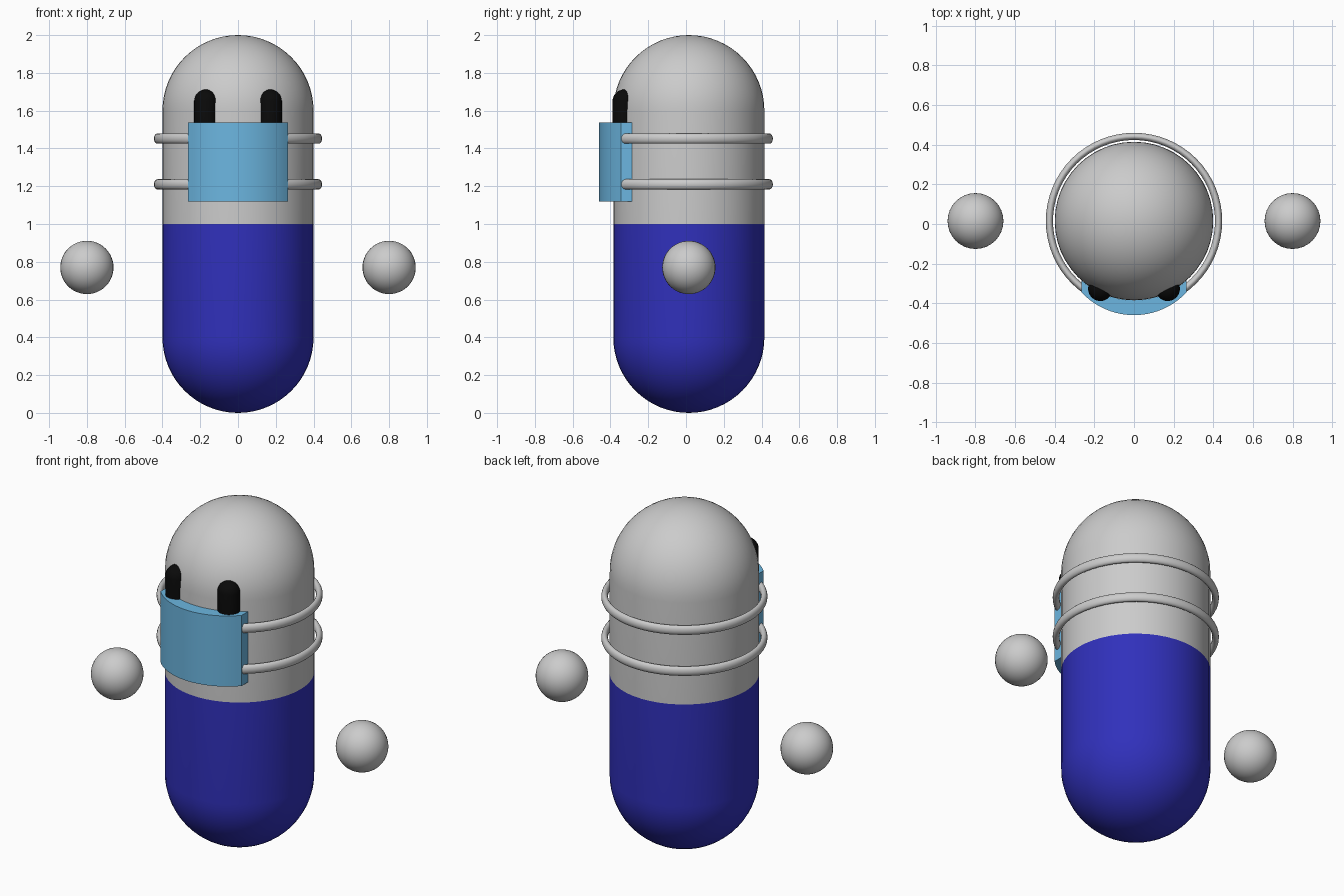
import bpy, bmesh
from math import sin, cos, pi, asin

if "Cube" in bpy.data.objects:
    bpy.data.objects.remove(bpy.data.objects["Cube"])

CY = 0.015   # body axis offset in y


def material(name, rgb):
    m = bpy.data.materials.new(name)
    m.diffuse_color = (*rgb, 1)
    m.use_nodes = True
    m.node_tree.nodes["Principled BSDF"].inputs["Base Color"].default_value = m.diffuse_color
    return m


def finish(name, bm, mat=None, angle=40):
    bmesh.ops.remove_doubles(bm, verts=bm.verts, dist=1e-5)
    bmesh.ops.recalc_face_normals(bm, faces=bm.faces)
    me = bpy.data.meshes.new(name)
    bm.to_mesh(me)
    bm.free()
    ob = bpy.data.objects.new(name, me)
    bpy.context.collection.objects.link(ob)
    if mat:
        me.materials.append(mat)
    bpy.ops.object.select_all(action='DESELECT')
    ob.select_set(True)
    bpy.context.view_layer.objects.active = ob
    bpy.ops.object.shade_smooth_by_angle(angle=angle * pi / 180)
    return ob


def lathe(name, profile, loc, mat=None, steps=48):
    """Spin an (r, z) profile around a vertical axis at loc."""
    bm = bmesh.new()
    vs = [bm.verts.new((r, 0, z)) for r, z in profile]
    es = [bm.edges.new(p) for p in zip(vs, vs[1:])]
    bmesh.ops.spin(bm, geom=vs + es, cent=(0, 0, 0), axis=(0, 0, 1),
                   angle=2 * pi, steps=steps)
    bmesh.ops.translate(bm, verts=bm.verts, vec=loc)
    return finish(name, bm, mat)


def arc(r, zc, a0, a1, n=16):
    """Profile points on a circle; angles in quarter turns from the horizontal."""
    return [(r * cos((a0 + (a1 - a0) * i / n) * pi / 2),
             zc + r * sin((a0 + (a1 - a0) * i / n) * pi / 2)) for i in range(n + 1)]


blue = material("blue", (0.03, 0.03, 0.5))
black = material("black", (0.003, 0.003, 0.003))
mask_blue = material("mask_blue", (0.15, 0.47, 0.75))

# capsule body: blue lower half, grey upper half
lathe("lower_body", arc(0.4, 0.4, -1, 0) + [(0.4, 1.0)], (0, CY, 0), blue)
lathe("upper_body", [(0.4, 1.0)] + arc(0.4, 1.6, 0, 1), (0, CY, 0))

# floating hands and capsule eyes
for side, s in (("left", -1), ("right", 1)):
    lathe(side + "_hand", arc(0.141, 0, -1, 1, 24), (s * 0.8, CY, 0.77), steps=32)
    lathe(side + "_eye", arc(0.062, 1.46, -1, 0, 8) + arc(0.062, 1.65, 0, 1, 8),
          (s * 0.17, -0.327, 0), black, 24)

# face mask: curved slab hugging the front of the body
bm = bmesh.new()
outline = []
for r, cy, d in ((0.363, -0.097, 1), (0.4, CY, -1)):
    a = asin(0.265 / r)
    for i in range(21):
        t = d * a * (i / 10 - 1)
        outline.append(bm.verts.new((r * sin(t), cy - r * cos(t), 1.12)))
face = bm.faces.new(outline)
ext = bmesh.ops.extrude_face_region(bm, geom=[face])
bmesh.ops.translate(bm, vec=(0, 0, 0.417),
                    verts=[v for v in ext["geom"] if isinstance(v, bmesh.types.BMVert)])
finish("face_mask", bm, mask_blue)

# mask straps: rings with a tall oval section
for name, z in (("upper_strap", 1.452), ("lower_strap", 1.21)):
    section = [(0.427 + 0.018 * cos(i * pi / 8), 0.027 * sin(i * pi / 8))
               for i in range(17)]
    lathe(name, section, (0, CY, z), steps=64)
